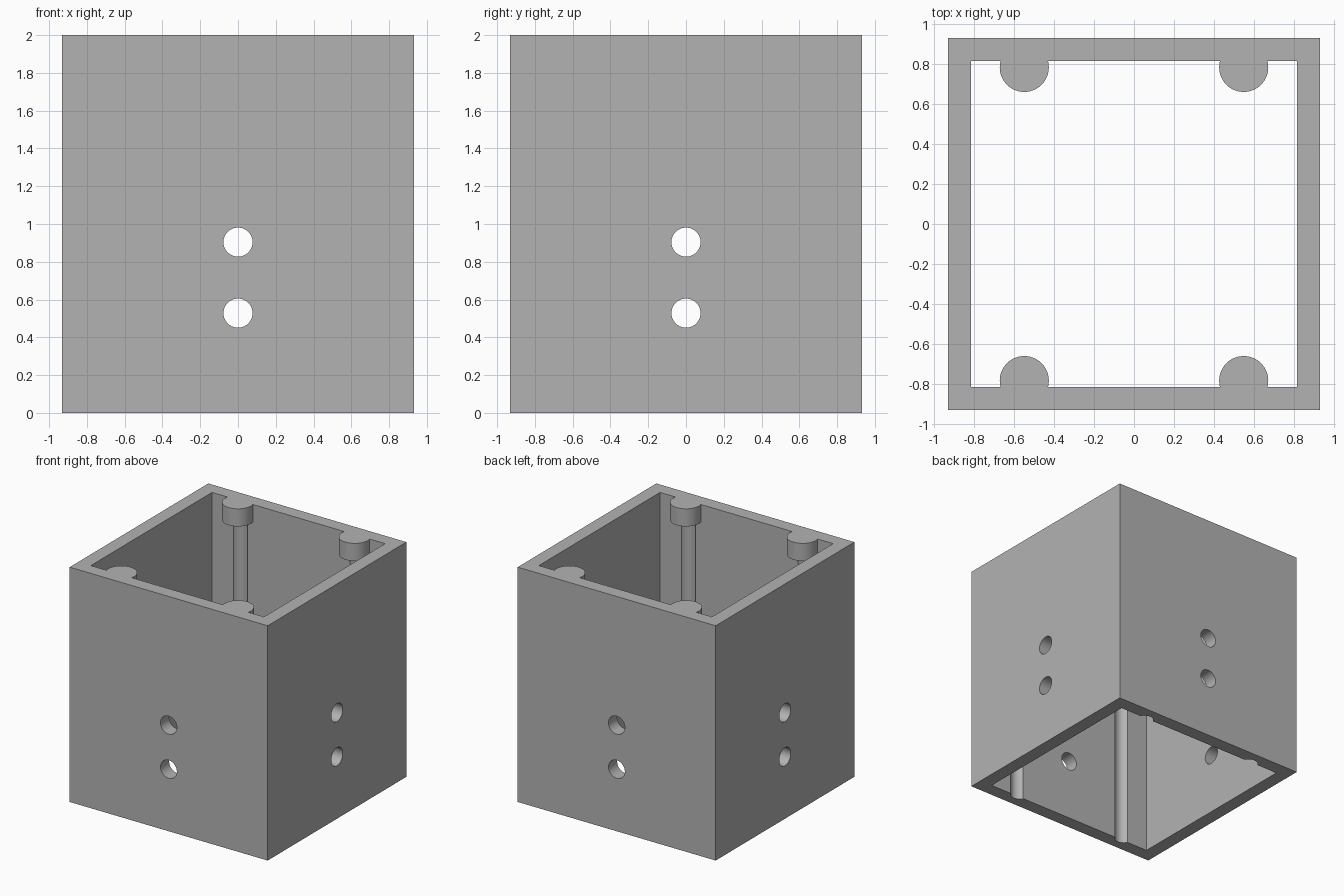
import bpy
from math import radians

old = bpy.data.objects.get("Cube")
if old:
    bpy.data.objects.remove(old, do_unlink=True)

HALF, INNER, HEIGHT = 0.933, 0.816, 2.0
POST_X, POST_Y = 0.55, 0.785
BOSS_R, BOSS_H = 0.123, 0.15
GROOVE_R, HOLE_R = 0.073, 0.077

grey = bpy.data.materials.new("plain grey")
grey.use_nodes = True
grey.diffuse_color = (0.45, 0.45, 0.45, 1)
grey.node_tree.nodes["Principled BSDF"].inputs["Base Color"].default_value = grey.diffuse_color


def box(name, half, z0, z1):
    bpy.ops.mesh.primitive_cube_add(size=1, location=(0, 0, (z0 + z1) / 2))
    ob = bpy.context.object
    ob.name = name
    ob.scale = (2 * half, 2 * half, z1 - z0)
    bpy.ops.object.transform_apply(location=True, rotation=True, scale=True)
    ob.data.materials.append(grey)
    return ob


def cylinder(name, radius, length, centre, rotation=(0, 0, 0)):
    bpy.ops.mesh.primitive_cylinder_add(vertices=64, radius=radius, depth=length,
                                        location=centre, rotation=rotation)
    ob = bpy.context.object
    ob.name = name
    bpy.ops.object.transform_apply(location=True, rotation=True, scale=True)
    ob.data.materials.append(grey)
    return ob


def combine(target, tool, operation):
    """Apply an exact boolean and discard the helper."""
    tool.hide_render = True
    mod = target.modifiers.new("combine", 'BOOLEAN')
    mod.solver = 'EXACT'
    mod.operation = operation
    mod.object = tool
    bpy.ops.object.select_all(action='DESELECT')
    target.select_set(True)
    bpy.context.view_layer.objects.active = target
    bpy.ops.object.modifier_apply(modifier=mod.name)
    bpy.data.objects.remove(tool, do_unlink=True)


# Square tube, open at both ends
body = box("square_housing", HALF, 0, HEIGHT)
combine(body, box("hollow", INNER, -0.5, HEIGHT + 0.5), 'DIFFERENCE')

# Two round holes through each of the four walls
for z in (0.528, 0.904):
    for rot in ((radians(90), 0, 0), (0, radians(90), 0)):
        combine(body, cylinder("wall_hole", HOLE_R, 3, (0, 0, z), rot), 'DIFFERENCE')

# Vertical grooves in front and back walls, each capped by a round boss
corners = [(sx * POST_X, sy * POST_Y) for sx in (-1, 1) for sy in (-1, 1)]
boss_base = HEIGHT - BOSS_H
for x, y in corners:
    length = boss_base + 0.2
    groove = cylinder("groove", GROOVE_R, length, (x, y, boss_base - length / 2))
    combine(body, groove, 'DIFFERENCE')
for x, y in corners:
    boss = cylinder("boss", BOSS_R, BOSS_H, (x, y, HEIGHT - BOSS_H / 2))
    combine(body, boss, 'UNION')

bpy.ops.object.shade_smooth_by_angle(angle=radians(30))
